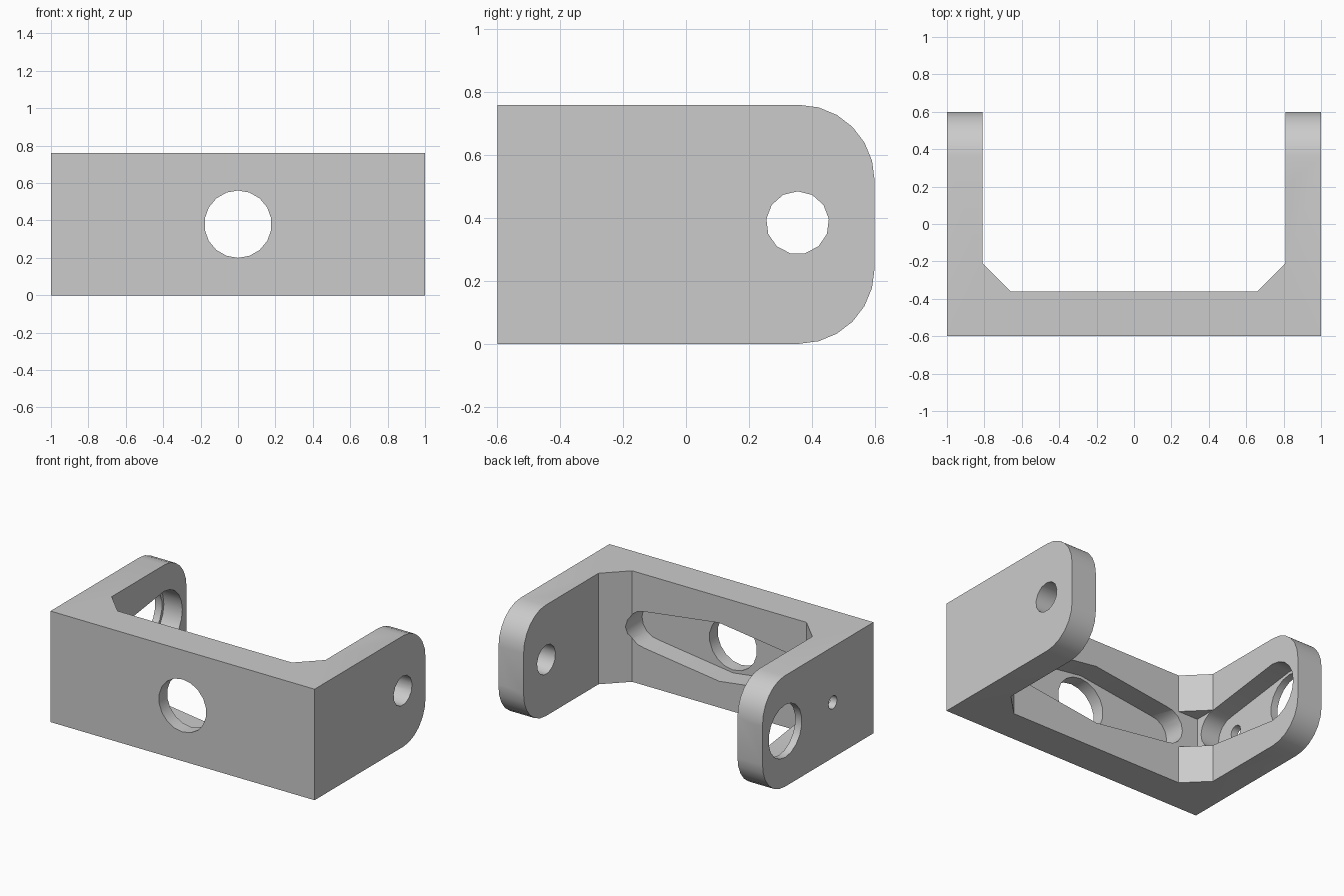
import bpy, bmesh, math
from mathutils import Vector
from mathutils.geometry import convex_hull_2d

cube = bpy.data.objects.get("Cube")
if cube:
    bpy.data.objects.remove(cube, do_unlink=True)

MID = 0.38          # mid height
TOP = 0.76

grey = bpy.data.materials.new("plain_grey")
grey.use_nodes = True
colour = (0.6, 0.6, 0.6, 1)
grey.diffuse_color = colour
grey.node_tree.nodes["Principled BSDF"].inputs["Base Color"].default_value = colour


def circle(cx, cy, r, n):
    """Outline with a vertex at the top."""
    return [(cx + r * math.sin(math.tau * i / n), cy + r * math.cos(math.tau * i / n))
            for i in range(n)]


def hull(*circles):
    pts = [Vector(p) for c in circles for p in c]
    return [tuple(pts[i]) for i in convex_hull_2d(pts)]


def prism(name, outline, axis, lo, hi):
    """Extrude a 2D outline along an axis; outline holds the other two coordinates."""
    bm = bmesh.new()
    verts = []
    for p in outline:
        co = list(p)
        co.insert("xyz".index(axis), lo)
        verts.append(bm.verts.new(co))
    face = bm.faces.new(verts)
    ext = bmesh.ops.extrude_face_region(bm, geom=[face])
    move = Vector([hi - lo if a == axis else 0 for a in "xyz"])
    bmesh.ops.translate(bm, vec=move,
                        verts=[g for g in ext["geom"] if isinstance(g, bmesh.types.BMVert)])
    bmesh.ops.recalc_face_normals(bm, faces=bm.faces)
    mesh = bpy.data.meshes.new(name)
    bm.to_mesh(mesh)
    bm.free()
    mesh.materials.append(grey)
    obj = bpy.data.objects.new(name, mesh)
    bpy.context.collection.objects.link(obj)
    return obj


def combine(target, tool, operation="DIFFERENCE"):
    mod = target.modifiers.new(tool.name, "BOOLEAN")
    mod.operation = operation
    mod.solver = "EXACT"
    mod.object = tool
    bpy.context.view_layer.objects.active = target
    bpy.ops.object.modifier_apply(modifier=mod.name)
    bpy.data.objects.remove(tool, do_unlink=True)


# U-shaped body with chamfered inner corners
half = [(1, -0.6), (1, 0.6), (0.81, 0.6), (0.81, -0.21), (0.66, -0.36)]
bracket = prism("bracket", half + [(-x, y) for x, y in reversed(half)], "z", 0, TOP)

# Rounded arm ends
R = 0.24
arc = [(0.6 - R + R * math.sin(a), TOP - R + R * math.cos(a))
       for a in (math.pi / 12 * i for i in range(7))]
side = [(-0.7, TOP)] + arc + [(y, TOP - z) for y, z in reversed(arc)] + [(-0.7, 0)]
combine(bracket, prism("arm_rounding", side, "x", -1.1, 1.1), "INTERSECT")

# Tapered pocket in the back plate, and its round window
pocket = hull(circle(-0.565, MID, 0.125, 16), circle(0, MID, 0.2, 20),
              circle(0.565, MID, 0.125, 16))
combine(bracket, prism("plate_pocket", pocket, "y", -0.51, -0.2))
combine(bracket, prism("plate_window", circle(0, MID, 0.18, 18), "y", -0.8, -0.3))

# Tapered recess on the inside of one arm, with its corner notch
recess = hull(circle(-0.2, MID, 0.125, 16), circle(0.355, MID, 0.2, 20))
combine(bracket, prism("arm_recess", recess, "x", -0.95, -0.5))
notch = [(-0.81, -0.36), (-0.6, -0.36), (-0.6, -0.1), (-0.81, -0.1)]
combine(bracket, prism("corner_notch", notch, "z", MID - 0.125, MID + 0.125))

# Holes through the arms
combine(bracket, prism("large_arm_hole", circle(0.355, MID, 0.18, 18), "x", -1.2, -0.7))
combine(bracket, prism("small_arm_hole", circle(-0.16, MID, 0.045, 12), "x", -1.2, -0.7))
combine(bracket, prism("pivot_hole", circle(0.355, MID + 0.005, 0.1, 13), "x", 0.7, 1.2))

# Smooth the curved walls, keep the edges sharp
bpy.ops.object.select_all(action="DESELECT")
bracket.select_set(True)
bpy.context.view_layer.objects.active = bracket
bpy.ops.object.shade_smooth_by_angle(angle=math.radians(35))
